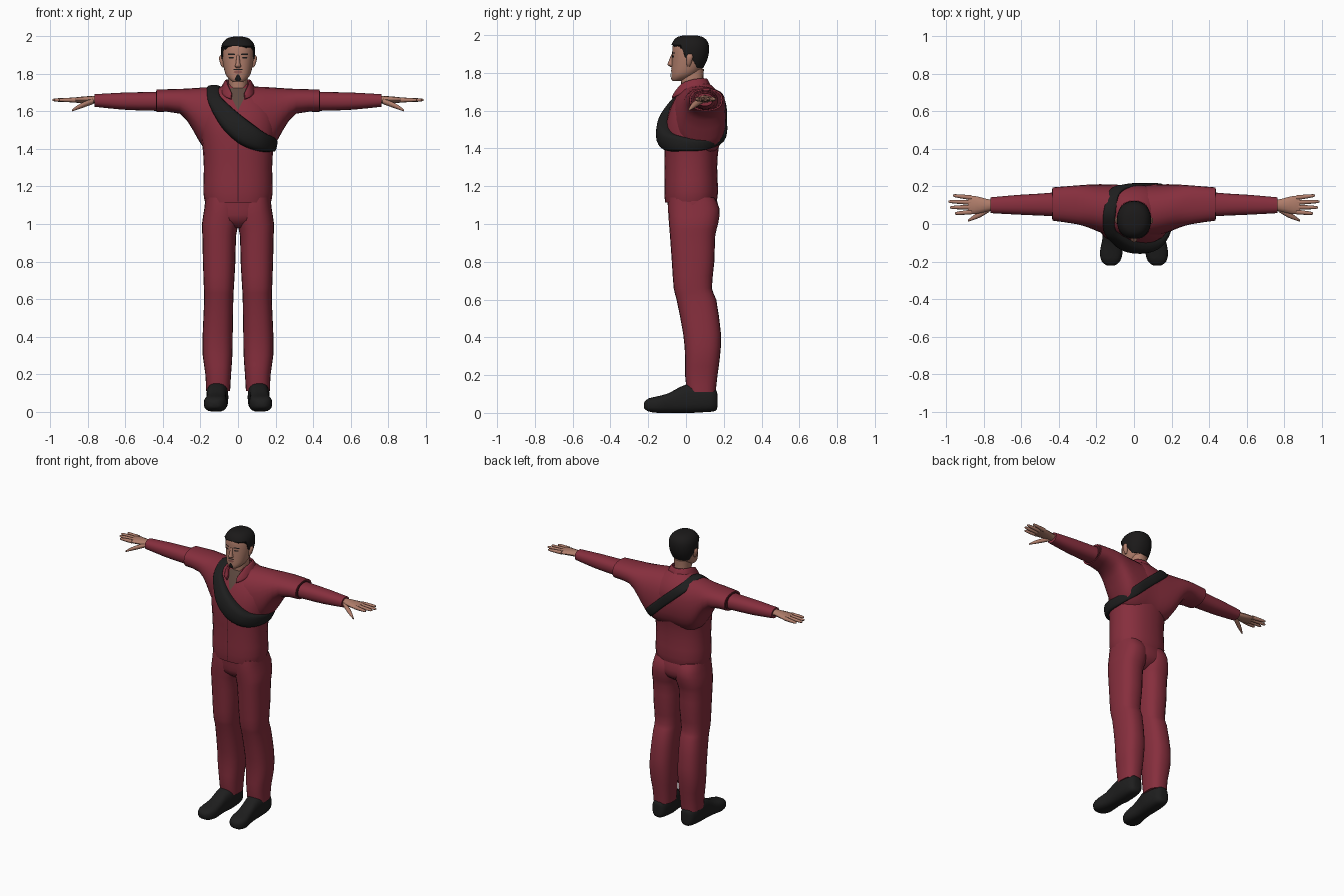
import bpy, bmesh, math
from mathutils import Vector
from mathutils.bvhtree import BVHTree

cube = bpy.data.objects.get("Cube")
if cube:
    bpy.data.objects.remove(cube)


def material(name, r, g, b):
    m = bpy.data.materials.new(name)
    m.use_nodes = True
    m.diffuse_color = (r, g, b, 1)
    m.node_tree.nodes["Principled BSDF"].inputs["Base Color"].default_value = (r, g, b, 1)
    return m


RED = material("crimson_cloth", .24, .028, .047)
SEAM = material("dark_seam", .07, .01, .016)
BLACK = material("black_leather", .013, .013, .013)
HAIR = material("black_hair", .011, .010, .010)
SKIN = material("skin", .43, .205, .145)
SHIRT = material("brown_undershirt", .11, .065, .05)
LIPS = material("lips", .26, .09, .075)
parts = []


def ring(axis, p, a0, a1, b0, b1):
    """Cross-section at p on an axis, spanning a0..a1 and b0..b1 on the others."""
    i, j = [k for k in range(3) if k != axis]
    c, u, v = Vector(), Vector(), Vector()
    c[axis], c[i], c[j] = p, (a0 + a1) / 2, (b0 + b1) / 2
    u[i], v[j] = (a1 - a0) / 2, (b1 - b0) / 2
    return c, u, v


def rings(axis, rows):
    return [ring(axis, *r) for r in rows]


def refine(rs, steps, closed):
    """Catmull-Rom interpolation between cross-sections."""
    n, out = len(rs), []
    pick = (lambda i: rs[i % n]) if closed else (lambda i: rs[min(max(i, 0), n - 1)])
    for i in range(n if closed else n - 1):
        for s in range(steps):
            t = s / steps
            out.append([(b * 2 + (c - a) * t + (a * 2 - b * 5 + c * 4 - d) * t ** 2
                         + (b * 3 - a - c * 3 + d) * t ** 3) / 2
                        for a, b, c, d in zip(pick(i - 1), pick(i), pick(i + 1), pick(i + 2))])
    return out if closed else out + [rs[-1]]


def loft(bm, rs, n=24, e=2.3, steps=2, closed=False):
    loops = []
    for c, u, v in refine(rs, steps, closed):
        loop = []
        for k in range(n):
            a = math.tau * k / n
            x, y = math.cos(a), math.sin(a)
            loop.append(bm.verts.new(c + u * math.copysign(abs(x) ** (2 / e), x)
                                     + v * math.copysign(abs(y) ** (2 / e), y)))
        loops.append(loop)
    pairs = list(zip(loops, loops[1:])) + ([(loops[-1], loops[0])] if closed else [])
    for a, b in pairs:
        for k in range(n):
            bm.faces.new((a[k], a[k - 1], b[k - 1], b[k]))
    if not closed:
        bm.faces.new(loops[0])
        bm.faces.new(loops[-1])


def finish(name, bm, mat, mirror=False):
    bmesh.ops.recalc_face_normals(bm, faces=bm.faces)
    me = bpy.data.meshes.new(name)
    bm.to_mesh(me)
    me.materials.append(mat)
    ob = bpy.data.objects.new(name, me)
    bpy.context.collection.objects.link(ob)
    if mirror:
        ob.modifiers.new("Mirror", 'MIRROR').use_mirror_merge = False
    parts.append(ob)
    return BVHTree.FromBMesh(bm)


def solid(name, mat, *lofts, mirror=False, **kw):
    bm = bmesh.new()
    for rs in lofts:
        loft(bm, rs, **kw)
    return finish(name, bm, mat, mirror)


def plate(name, mat, rows, tree, mirror=False, lift=.003, cols=4):
    """Thin patch laid on the front of a surface; rows are (z, x0, x1)."""
    bm, grid = bmesh.new(), []
    for z, x0, x1 in rows:
        line = []
        for k in range(cols + 1):
            x = x0 + (x1 - x0) * k / cols
            hit = tree.ray_cast(Vector((x, -1, z)), Vector((0, 1, 0)))[0]
            line.append(bm.verts.new((x, (hit.y if hit else 0) - lift, z)))
        grid.append(line)
    for a, b in zip(grid, grid[1:]):
        for k in range(cols):
            bm.faces.new((a[k], a[k + 1], b[k + 1], b[k]))
    finish(name, bm, mat, mirror)


# Jacket: body and wide sleeves
body = rings(2, [(1.115, -.175, .175, -.11, .16), (1.17, -.185, .185, -.115, .17),
                 (1.3, -.182, .182, -.113, .165), (1.42, -.19, .19, -.115, .175),
                 (1.52, -.205, .205, -.11, .2), (1.61, -.2, .2, -.085, .208),
                 (1.68, -.15, .15, -.05, .185), (1.725, -.1, .1, -.02, .145),
                 (1.745, -.07, .07, -.01, .12)])
half = [(.1, -.07, .21, 1.36, 1.732), (.18, -.045, .212, 1.4, 1.728),
        (.24, -.02, .21, 1.5, 1.724), (.31, 0, .205, 1.588, 1.72), (.435, .018, .195, 1.598, 1.717)]
sleeves = rings(0, [(-r[0], *r[1:]) for r in reversed(half)] + [(0, -.08, .205, 1.36, 1.732)] + half)
jacket = solid("jacket", RED, body, sleeves)

# Sleeve openings and forearms
solid("sleeve_opening", SEAM, rings(0, [(.43, .025, .188, 1.604, 1.711), (.438, .027, .186, 1.606, 1.709)]),
      mirror=True, steps=1)
solid("forearm", RED, rings(0, [(.41, .04, .17, 1.603, 1.705), (.5, .045, .162, 1.605, 1.703),
                                (.62, .05, .155, 1.61, 1.7), (.765, .058, .142, 1.625, 1.692)]), mirror=True)

# Hands: palm, four fingers and thumb
digits = [rings(0, [(.74, .075, .125, 1.64, 1.682), (.79, .065, .135, 1.643, 1.682),
                    (.85, .052, .15, 1.645, 1.677), (.885, .055, .15, 1.65, 1.672)])]
for y, tip, spread in ((.064, .955, -.008), (.09, .982, -.002), (.115, .99, .005), (.14, .965, .012)):
    digits.append([ring(0, .865 + (tip - .865) * t, y + spread * t - r, y + spread * t + r,
                        1.661 - r, 1.661 + r) for t, r in ((0, .013), (.5, .011), (.9, .008), (1, .003))])
digits.append(rings(0, [(.77, .065, .1, 1.64, 1.67), (.82, .035, .07, 1.622, 1.652),
                        (.86, .02, .043, 1.608, 1.63), (.885, .012, .022, 1.6, 1.61)]))
solid("hand", SKIN, *digits, mirror=True, n=12, e=2)

# Trousers
solid("trouser_leg", RED, rings(2, [
    (1.14, -.01, .172, -.092, .15), (1.08, -.01, .18, -.095, .178), (1.0, -.004, .192, -.09, .17),
    (.94, .01, .19, -.085, .155), (.8, .014, .187, -.075, .15), (.66, .022, .182, -.065, .137),
    (.6, .025, .18, -.05, .16), (.42, .028, .188, -.015, .185), (.3, .03, .188, -.005, .18),
    (.2, .037, .174, -.005, .167), (.11, .042, .17, .005, .157)]), mirror=True, e=2.5)
solid("trouser_seat", RED, rings(2, [(1.15, -.172, .172, -.1, .155), (1.08, -.178, .178, -.095, .175),
                                     (1.02, -.15, .15, -.085, .16), (.98, -.05, .05, -.04, .1)]))

# Boots
solid("boot", BLACK, rings(1, [
    (.166, .095, .125, .03, .1), (.155, .068, .152, .01, .125), (.1, .054, .166, .004, .14),
    (.03, .052, .168, 0, .155), (-.03, .062, .165, 0, .138), (-.09, .062, .17, 0, .105),
    (-.15, .06, .182, 0, .088), (-.2, .075, .172, .008, .076), (-.222, .105, .142, .025, .055)]),
    mirror=True, e=2.8)

# Neck, undershirt and front closure
solid("neck", SKIN, rings(2, [(1.64, -.05, .05, -.02, .1), (1.74, -.05, .05, -.025, .09),
                              (1.82, -.052, .052, -.03, .095)]))
plate("undershirt", SHIRT, [(1.61, -.002, .002), (1.64, -.018, .018), (1.67, -.032, .032),
                            (1.7, -.042, .042), (1.725, -.045, .045)], jacket, lift=.005)
plate("jacket_closure", SEAM, [(1.12 + k * .05, -.002, .002) for k in range(10)], jacket, cols=1)

# Folded collar, swept from the nape to the front point
collar = []
for x, y, z, drop in ((0, .118, 1.745, .025), (.055, .1, 1.745, .027), (.078, .045, 1.737, .03),
                      (.07, -.012, 1.722, .032), (.055, -.045, 1.702, .028), (.035, -.065, 1.68, .016)):
    out = Vector((x, y - .04, 0)).normalized()
    collar.append((Vector((x, y, z)), (out * .5 - Vector((0, 0, 1))) * drop, (out + Vector((0, 0, .5))) * .006))
solid("collar", RED, collar, mirror=True, n=12, e=3)

# Head with nose and ears
skull = rings(2, [(1.756, -.024, .024, -.07, -.035), (1.768, -.043, .043, -.077, .01),
                  (1.79, -.062, .062, -.078, .05), (1.82, -.073, .073, -.077, .085),
                  (1.86, -.081, .081, -.075, .105), (1.9, -.085, .085, -.073, .115),
                  (1.94, -.083, .083, -.071, .115), (1.968, -.07, .07, -.058, .103),
                  (1.986, -.047, .047, -.035, .078), (1.993, -.015, .015, 0, .04)])
head = solid("head", SKIN, skull, n=32, e=2.2)
solid("nose", SKIN, rings(2, [(1.9, -.007, .007, -.076, -.06), (1.855, -.012, .012, -.095, -.06),
                              (1.842, -.017, .017, -.097, -.06), (1.832, -.011, .011, -.083, -.06)]), n=12)
solid("ear", SKIN, rings(2, [(1.835, .07, .083, .005, .02), (1.85, .07, .093, .003, .028),
                             (1.885, .075, .102, .002, .037), (1.9, .075, .094, .01, .032)]), mirror=True, n=12)

# Hair: a slightly larger shell lifted to the hairline
HAIRLINE = [(-.2, 1.95), (-.025, 1.948), (-.005, 1.88), (.03, 1.88), (.06, 1.82), (.2, 1.79)]


def hairline(y):
    for (y0, z0), (y1, z1) in zip(HAIRLINE, HAIRLINE[1:]):
        if y <= y1:
            return z0 + (z1 - z0) * (y - y0) / (y1 - y0)


bm = bmesh.new()
loft(bm, [(c + Vector((0, 0, .006)), u + u.normalized() * .006, v + v.normalized() * .006)
          for c, u, v in skull[3:]], n=40, e=2.2)
for v in bm.verts:
    v.co.z = max(v.co.z, hairline(v.co.y))
    v.co.y = max(v.co.y, -.077)
finish("hair", bm, HAIR)

# Facial details
plate("eyebrow", HAIR, [(1.902, .016, .052), (1.909, .018, .055)], head, True)
plate("eye", HAIR, [(1.882, .024, .046), (1.887, .02, .05), (1.891, .026, .044)], head, True)
plate("mouth", LIPS, [(1.803, -.012, .012), (1.81, -.025, .025), (1.818, -.012, .012)], head)
plate("moustache", HAIR, [(1.822, -.027, .027), (1.827, -.018, .018)], head)
plate("goatee", HAIR, [(1.762, -.012, .012), (1.772, -.018, .018), (1.783, -.012, .012), (1.796, -.006, .006)], head)

# Cross-body bag and strap, laid around the jacket
FRONT, BACK, DOWN, SIDE = (0, 1, 0), (0, -1, 0), (0, 0, -1), (-1, 0, 0)
route = [((-.13, .06, 1.7), DOWN, .033, .012), ((-.13, 0, 1.675), FRONT, .034, .016),
         ((-.09, 0, 1.61), FRONT, .047, .03), ((-.03, 0, 1.54), FRONT, .06, .043),
         ((.05, 0, 1.475), FRONT, .063, .048), ((.125, 0, 1.437), FRONT, .052, .043),
         ((.17, -.02, 1.425), (-.7, .7, 0), .04, .022), ((.17, .09, 1.42), SIDE, .03, .012),
         ((.15, 0, 1.455), BACK, .03, .011), ((.05, 0, 1.55), BACK, .03, .011),
         ((-.04, 0, 1.63), BACK, .03, .011), ((-.105, 0, 1.69), BACK, .032, .012)]
spots = []
for p, d, w, t in route:
    p, d = Vector(p), Vector(d).normalized()
    hit, nor = jacket.ray_cast(p - d, d)[:2]
    nor = -nor if nor.dot(d) > 0 else nor
    spots.append((hit, (nor - d).normalized(), w, t))
band = []
for k, (p, nor, w, t) in enumerate(spots):
    along = spots[(k + 1) % len(spots)][0] - spots[k - 1][0]
    band.append((p, along.cross(nor).normalized() * w, nor * t))
solid("cross_body_bag", BLACK, band, n=16, e=2.8, steps=4, closed=True)

# Smooth shading with sharp edges kept
bpy.ops.object.select_all(action='DESELECT')
for ob in parts:
    ob.select_set(True)
bpy.context.view_layer.objects.active = parts[0]
bpy.ops.object.shade_smooth_by_angle(angle=math.radians(45))
